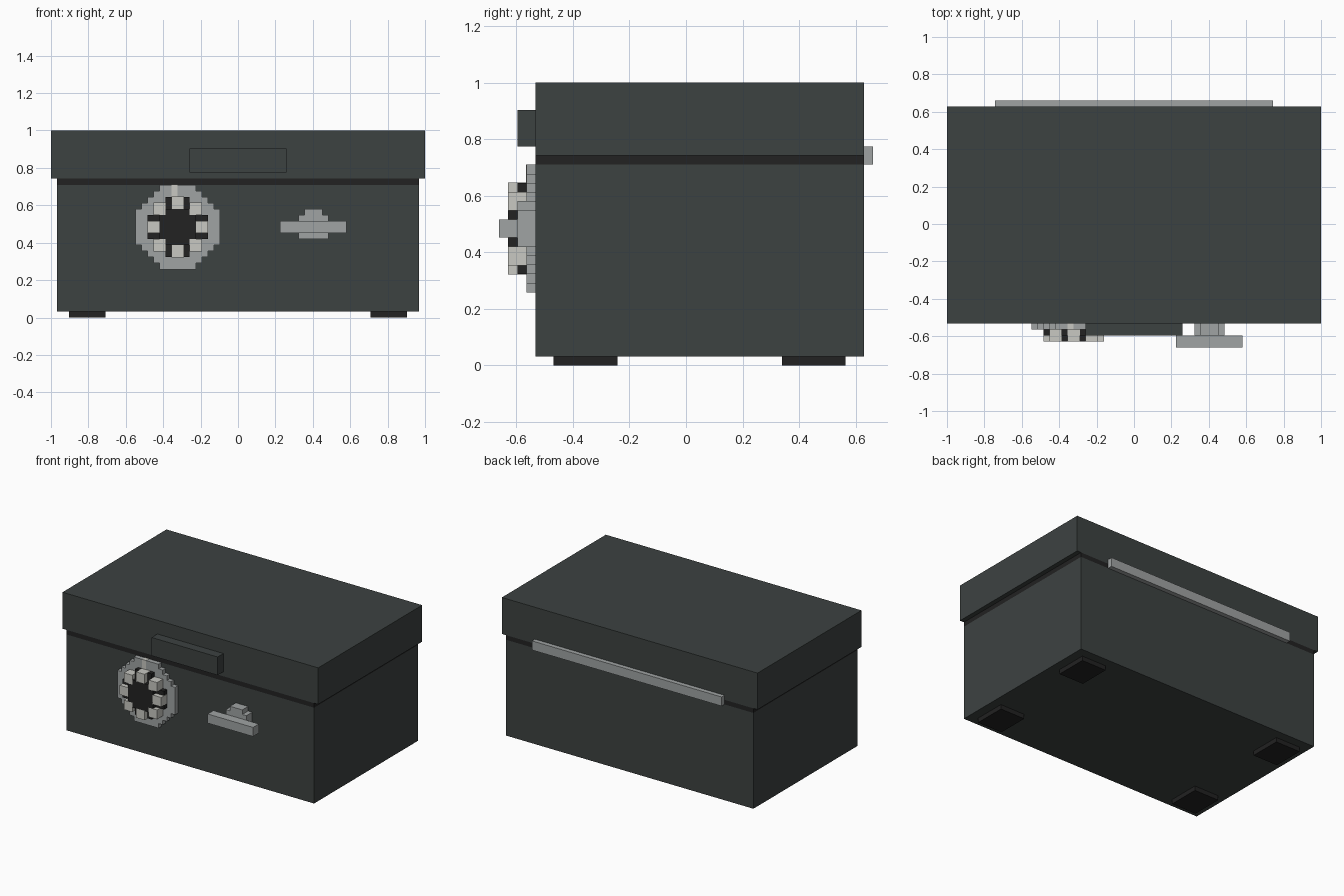
import bpy
import bmesh
import math

U = 2 / 62          # size of one block
FRONT = -20.5       # front-most depth, in blocks

default = bpy.data.objects.get("Cube")
if default:
    bpy.data.objects.remove(default, do_unlink=True)


def material(name, color):
    m = bpy.data.materials.new(name)
    m.use_nodes = True
    m.diffuse_color = (*color, 1)
    bsdf = m.node_tree.nodes["Principled BSDF"]
    bsdf.inputs["Base Color"].default_value = (*color, 1)
    bsdf.inputs["Roughness"].default_value = 0.8
    return m


SLATE = material("dark slate", (0.046, 0.054, 0.053))
BLACK = material("black", (0.016, 0.016, 0.016))
STEEL = material("steel grey", (0.35, 0.37, 0.37))
PALE = material("pale grey", (0.58, 0.58, 0.54))


def prism(name, outline, y0, y1, mat):
    """Extrude an x-z outline from depth y0 to y1, all in blocks."""
    bm = bmesh.new()
    verts = [bm.verts.new((x * U, (FRONT + y0) * U, z * U)) for x, z in outline]
    face = bm.faces.new(verts)
    new = bmesh.ops.extrude_face_region(bm, geom=[face])["geom"]
    moved = [g for g in new if isinstance(g, bmesh.types.BMVert)]
    bmesh.ops.translate(bm, verts=moved, vec=(0, (y1 - y0) * U, 0))
    bmesh.ops.recalc_face_normals(bm, faces=bm.faces)
    mesh = bpy.data.meshes.new(name)
    bm.to_mesh(mesh)
    bm.free()
    mesh.materials.append(mat)
    ob = bpy.data.objects.new(name, mesh)
    bpy.context.collection.objects.link(ob)
    return ob


def box(name, x, y, z, mat):
    corners = [(x[0], z[0]), (x[1], z[0]), (x[1], z[1]), (x[0], z[1])]
    return prism(name, corners, y[0], y[1], mat)


def stepped_disc(name, cx, cz, r, y0, y1, mat):
    """A round plate with a blocky, stair-stepped rim."""
    right = []
    for row in range(-r, r):
        w = math.floor(math.sqrt(r * r - (row + 0.5) ** 2) + 0.5)
        # widths that repeat continue the same vertical edge
        if right and right[-1][0] == w:
            right[-1] = (w, row + 1)
        else:
            right += [(w, row), (w, row + 1)]
    left = [(-x, z) for x, z in reversed(right)]
    outline = [(cx + x, cz + z) for x, z in right + left]
    return prism(name, outline, y0, y1, mat)


# Cabinet, seam and lid
box("body", (-30, 30), (4, 40), (1, 22), SLATE)
box("seam", (-30, 30), (4, 40), (22, 23), BLACK)
box("lid", (-31, 31), (4, 40), (23, 31), SLATE)
box("lid_grip", (-8, 8), (2, 4), (24, 28), SLATE)
box("back_hinge", (-23, 23), (40, 41), (22, 24), STEEL)

# Feet
for side, x in (("right", -28), ("left", 22)):
    for end, y in (("front", 6), ("back", 31)):
        box(f"{end}_{side}_foot", (x, x + 6), (y, y + 7), (0, 1), BLACK)

# Combination dial
DX, DZ = -10, 15
stepped_disc("dial_ring", DX, DZ, 7, 3, 4, STEEL)
stepped_disc("dial_plate", DX, DZ, 5, 2, 3, BLACK)
stepped_disc("dial_knob", DX, DZ, 3, 1, 2, BLACK)
box("dial_marker", (DX - 1, DX), (2.95, 4), (20, 22.04), PALE)

# Grip blocks around the dial, a hair proud of the plate they sit in
E = 0.03
for i in range(8):
    a = i * math.pi / 4
    reach = 4 if i % 2 == 0 else 3 * math.sqrt(2)
    x, z = DX + round(reach * math.cos(a)), DZ + round(reach * math.sin(a))
    box(f"dial_grip_{i + 1}", (x - 1 - E, x + 1 + E), (1, 3),
        (z - 1 - E, z + 1 + E), PALE)

# Door handle and its hub
hub = [(10, 13), (15, 13), (15, 17), (14, 17), (14, 18), (11, 18), (11, 17), (10, 17)]
prism("handle_hub", hub, 2, 4, STEEL)
box("handle_bar", (7, 18), (0, 2), (14, 16), STEEL)
